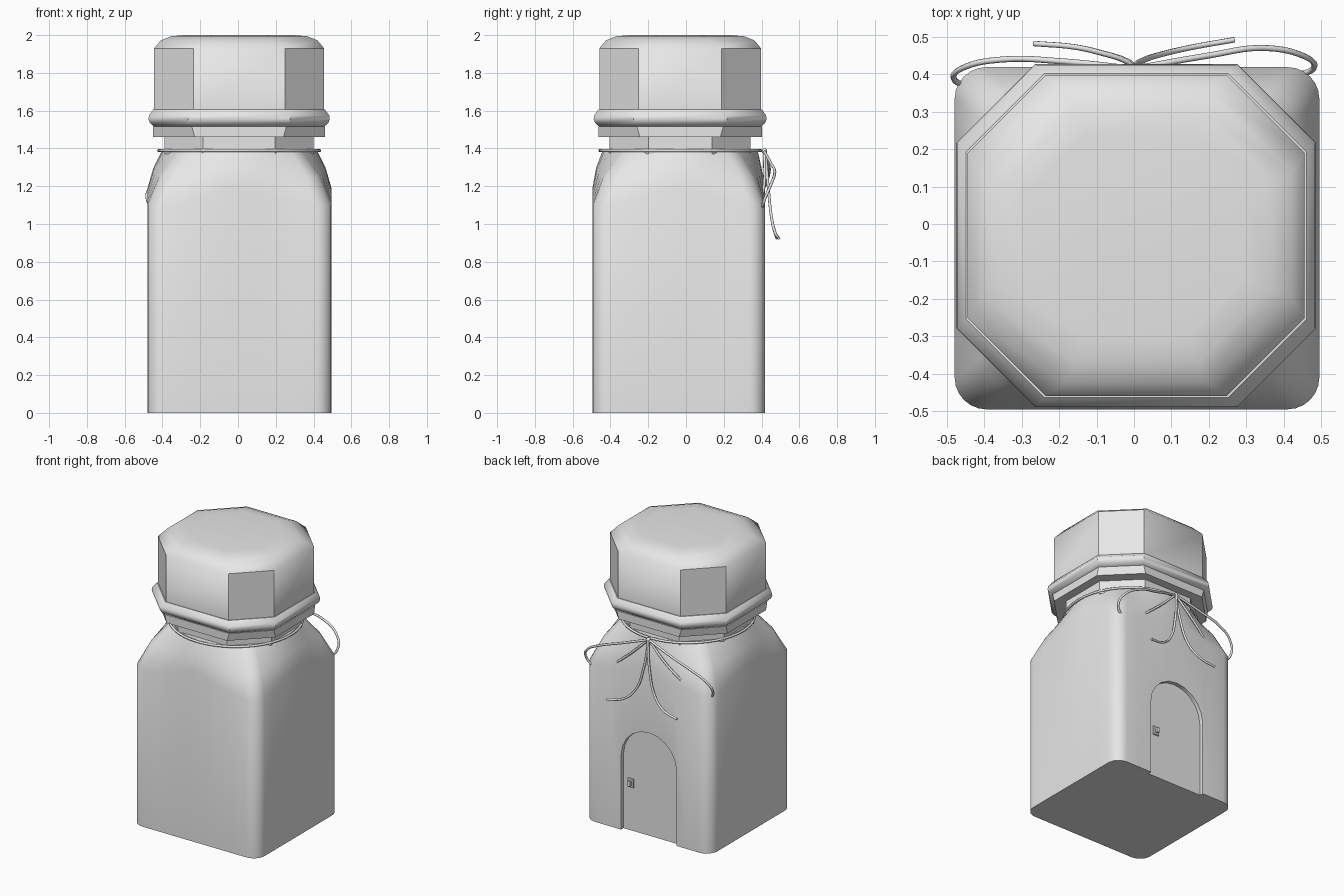
import bpy, bmesh, math
from mathutils import Vector

cube = bpy.data.objects.get("Cube")
if cube:
    bpy.data.objects.remove(cube, do_unlink=True)

grey = bpy.data.materials.new("light_grey")
grey.use_nodes = True
grey.diffuse_color = (0.8, 0.8, 0.8, 1)
for node in grey.node_tree.nodes:
    if node.type == 'BSDF_PRINCIPLED':
        node.inputs["Base Color"].default_value = (0.8, 0.8, 0.8, 1)


def activate(ob):
    bpy.ops.object.select_all(action='DESELECT')
    ob.select_set(True)
    bpy.context.view_layer.objects.active = ob


def smooth(ob, degrees):
    activate(ob)
    bpy.ops.object.shade_smooth_by_angle(angle=math.radians(degrees))


def make(name, bm):
    bmesh.ops.recalc_face_normals(bm, faces=bm.faces)
    mesh = bpy.data.meshes.new(name)
    bm.to_mesh(mesh)
    bm.free()
    mesh.materials.append(grey)
    ob = bpy.data.objects.new(name, mesh)
    bpy.context.collection.objects.link(ob)
    return ob


def loft(name, rings):
    """Skin a stack of equal-length rings and cap both ends."""
    bm = bmesh.new()
    loops = [[bm.verts.new(p) for p in ring] for ring in rings]
    n = len(loops[0])
    for low, high in zip(loops, loops[1:]):
        for i in range(n):
            j = (i + 1) % n
            bm.faces.new((low[i], low[j], high[j], high[i]))
    bm.faces.new(loops[0][::-1])
    bm.faces.new(loops[-1])
    return make(name, bm)


def octagon(z, half, edge):
    """Eight-sided ring, slightly shallower in y than in x."""
    hx, hy, ex, ey = half, half - 0.022, edge, edge - 0.022
    pts = [(hx, -ey), (hx, ey), (ex, hy), (-ex, hy),
           (-hx, ey), (-hx, -ey), (-ex, -hy), (ex, -hy)]
    return [(x + 0.006, y - 0.031, z) for x, y in pts]


def box(name, size, centre):
    bm = bmesh.new()
    bmesh.ops.create_cube(bm, size=1)
    for v in bm.verts:
        v.co = Vector(v.co) * Vector(size) + Vector(centre)
    return make(name, bm)


# Bottle body: rounded square that closes to a round shoulder
CX, CY, HX, HY, R = 0.008, -0.038, 0.487, 0.457, 0.085
outline = []
for q in range(4):
    sx, sy = (1, 1, -1, -1)[q - 1], (1, 1, -1, -1)[q]
    # corner centres run anticlockwise from +x +y
    sx, sy = ((1, 1), (-1, 1), (-1, -1), (1, -1))[q]
    for k in range(7):
        a = math.radians(q * 90 + k * 15)
        outline.append(Vector((sx * (HX - R) + R * math.cos(a),
                               sy * (HY - R) + R * math.sin(a))))
    start = outline[-1]
    nx, ny = ((-1, 1), (-1, -1), (1, -1), (1, 1))[q]
    a = math.radians(q * 90 + 90)
    end = Vector((nx * (HX - R) + R * math.cos(a), ny * (HY - R) + R * math.sin(a)))
    outline += [start.lerp(end, k / 8) for k in range(1, 8)]
# drop the doubled last point of the closing corner if any
base, wall, bulge, rim = [], [], [], []
for p in outline:
    a = math.atan2(p.y, p.x)
    top = Vector((math.cos(a), math.sin(a))) * 0.41
    low = 1.10 + 0.09 * math.cos(2 * a) ** 2
    mid = p.lerp(top, 0.4)
    base.append((p.x + CX, p.y + CY, 0))
    wall.append((p.x + CX, p.y + CY, low))
    bulge.append((mid.x + CX, mid.y + CY, low + (1.39 - low) * 0.53))
    rim.append((top.x + CX, top.y + CY + 0.007, 1.39))
body = loft("bottle_body", [base, wall, bulge, rim])

# Arched door recess in the back wall
arch = [(0.215, -0.05)] + [(0.215 * math.cos(math.pi * k / 10),
                            0.52 + 0.215 * math.sin(math.pi * k / 10))
                           for k in range(11)] + [(-0.215, -0.05)]
cutter = loft("door_cutter", [[(x - 0.005, y, z) for x, z in arch] for y in (0.392, 0.55)])
cutter.hide_render = True
cut = body.modifiers.new("door_recess", 'BOOLEAN')
cut.operation = 'DIFFERENCE'
cut.solver = 'EXACT'
cut.object = cutter
activate(body)
bpy.ops.object.modifier_apply(modifier=cut.name)
bpy.data.objects.remove(cutter, do_unlink=True)
smooth(body, 32)

# Door handle
box("door_handle_plate", (0.045, 0.012, 0.06), (0.15, 0.396, 0.335))
box("door_handle_knob", (0.02, 0.02, 0.035), (0.15, 0.408, 0.335))

# Neck, collar, ring and cap
loft("neck", [octagon(1.37, 0.395, 0.19), octagon(1.47, 0.395, 0.19)])
loft("collar", [octagon(1.46, 0.455, 0.235), octagon(1.515, 0.455, 0.25)])
ring = loft("cap_ring", [octagon(z, h, e) for z, h, e in (
    (1.515, 0.45, 0.25), (1.535, 0.472, 0.265), (1.555, 0.48, 0.27),
    (1.575, 0.477, 0.268), (1.605, 0.455, 0.245))])
smooth(ring, 40)
cap = loft("cap", [octagon(z, h, e) for z, h, e in (
    (1.58, 0.45, 0.242), (1.93, 0.45, 0.242), (1.972, 0.415, 0.19),
    (1.994, 0.36, 0.165), (2.0, 0.29, 0.135))])
smooth(cap, 40)

# String tied round the neck
bpy.ops.mesh.primitive_torus_add(location=(0.006, -0.031, 1.389), major_radius=0.426,
                                 minor_radius=0.008, major_segments=48, minor_segments=8)
tie = bpy.context.object
tie.name = "neck_string"
tie.data.materials.append(grey)
smooth(tie, 60)


def string(name, points):
    curve = bpy.data.curves.new(name, 'CURVE')
    curve.dimensions = '3D'
    curve.bevel_depth = 0.008
    curve.bevel_resolution = 1
    curve.resolution_u = 6
    curve.use_fill_caps = True
    spline = curve.splines.new('BEZIER')
    spline.bezier_points.add(len(points) - 1)
    for bp, p in zip(spline.bezier_points, points):
        bp.co = p
        bp.handle_left_type = bp.handle_right_type = 'AUTO'
    curve.materials.append(grey)
    ob = bpy.data.objects.new(name, curve)
    bpy.context.collection.objects.link(ob)


# Bow: two loops and two loose ends, the left side standing out a little more
for side, label, out in ((1, "left", 0.03), (-1, "right", 0.0)):
    loop = [(0, 0.415, 1.385), (0.2, 0.435 + out / 2, 1.32), (0.34, 0.44 + out, 1.275),
            (0.45, 0.42 + out, 1.21), (0.482, 0.39 + out, 1.14), (0.44, 0.37 + out, 1.085),
            (0.33, 0.385 + out / 2, 1.11), (0.17, 0.415, 1.225), (0, 0.415, 1.385)]
    string("bow_loop_" + label, [(side * x, y, z) for x, y, z in loop])
    tail = [(0, 0.42, 1.385), (0.02, 0.435, 1.2), (0.08, 0.455, 1.02),
            (0.16, 0.473, 0.95), (0.268, 0.482 + out / 3, 0.925)]
    string("bow_end_" + label, [(side * x, y, z) for x, y, z in tail])

# Knot
bpy.ops.mesh.primitive_uv_sphere_add(segments=10, ring_count=6, radius=0.014,
                                     location=(0, 0.415, 1.387))
knot = bpy.context.object
knot.name = "bow_knot"
knot.data.materials.append(grey)
smooth(knot, 60)
